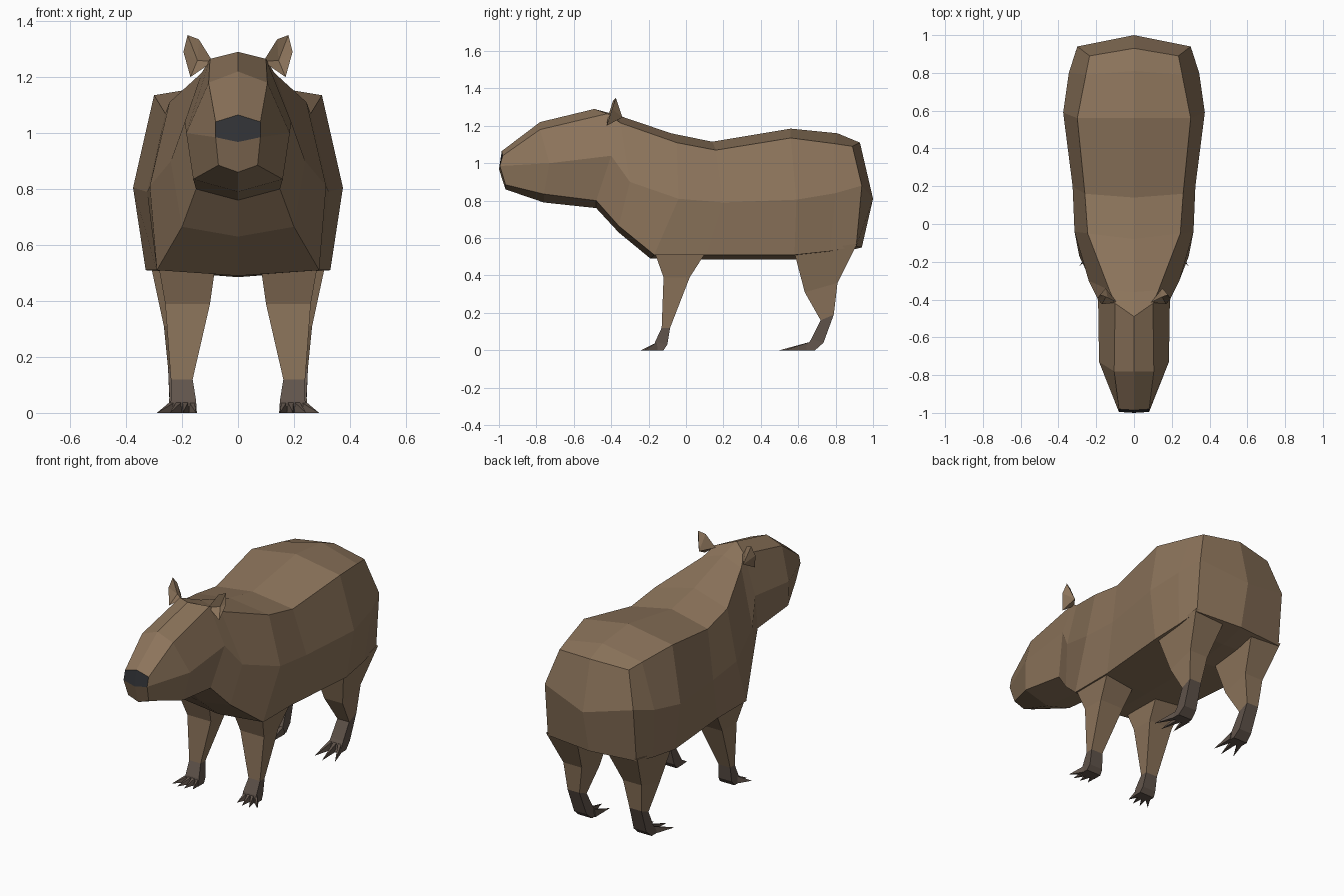
import bpy
import bmesh
from mathutils import Vector

default_cube = bpy.data.objects.get("Cube")
if default_cube:
    bpy.data.objects.remove(default_cube, do_unlink=True)


def make_material(name, colour):
    material = bpy.data.materials.new(name)
    material.use_nodes = True
    rgba = (*colour, 1.0)
    material.diffuse_color = rgba
    material.node_tree.nodes["Principled BSDF"].inputs["Base Color"].default_value = rgba
    return material


fur = make_material("brown fur", (.262, .174, .104))
foot_skin = make_material("dark foot skin", (.118, .088, .07))
nose_skin = make_material("black nose skin", (.03, .032, .036))


def finish(name, bm, materials, mirrored=False):
    """Turn a bmesh into a flat shaded object, optionally mirrored across x."""
    bmesh.ops.recalc_face_normals(bm, faces=bm.faces)
    mesh = bpy.data.meshes.new(name)
    bm.to_mesh(mesh)
    bm.free()
    for material in materials:
        mesh.materials.append(material)
    obj = bpy.data.objects.new(name, mesh)
    bpy.context.collection.objects.link(obj)
    if mirrored:
        mirror = obj.modifiers.new("mirror", 'MIRROR')
        mirror.use_mirror_merge = False
    return obj


def bridge(bm, rings, first_foot_segment=None):
    """Join successive closed rings of vertices with quads."""
    for segment, (a, b) in enumerate(zip(rings, rings[1:])):
        for i in range(len(a)):
            j = (i + 1) % len(a)
            face = bm.faces.new((a[i], a[j], b[j], b[i]))
            if first_foot_segment is not None and segment >= first_foot_segment:
                face.material_index = 1


# Body: five lines running from the nose to the rump
# Lines on the centre plane are (y, z); the others are (x, y, z)
spine = [(-.985, 1.065), (-.78, 1.22), (-.49, 1.29), (-.36, 1.255), (-.08, 1.16),
         (.14, 1.115), (.56, 1.185), (.81, 1.16), (.93, 1.11)]
shoulder = [(.08, -.98, 1.04), (.105, -.78, 1.18), (.1, -.42, 1.265),
            (.13, -.35, 1.215), (.245, -.05, 1.11), (.26, .16, 1.07),
            (.3, .56, 1.135), (.255, .79, 1.105), (.235, .89, 1.09)]
flank = [(.08, -.995, .985), (.185, -.73, 1.0), (.19, -.4, 1.04),
         (.24, -.3, .9), (.315, -.04, .81), (.325, .2, .79),
         (.375, .59, .805), (.345, .8, .84), (.3, .94, .88)]
belly_edge = [(.07, -.965, .885), (.16, -.76, .835), (.15, -.48, .8),
              (.2, -.36, .665), (.29, -.17, .51), (.29, .11, .51),
              (.33, .58, .51), (.315, .77, .53), (.3, .91, .555)]
keel = [(-.965, .86), (-.76, .79), (-.48, .76), (-.36, .63), (-.19, .49),
        (.11, .485), (.58, .485), (.78, .51), (.94, .55)]


def make_body():
    bm = bmesh.new()
    rings = []
    for top, *sides, bottom in zip(spine, shoulder, flank, belly_edge, keel):
        left = [Vector(p) for p in sides]
        right = [Vector((-p.x, p.y, p.z)) for p in reversed(left)]
        points = [Vector((0, *top)), *left, Vector((0, *bottom)), *right]
        rings.append([bm.verts.new(p) for p in points])
    bridge(bm, rings)

    # Nose tip and rump are closed around a middle point
    for ring, middle, upper_material in ((rings[0], (0, -1, .968), 1),
                                         (rings[-1], (0, 1, .81), 0)):
        hub = bm.verts.new(middle)
        top, l1, l2, l3, bottom, r3, r2, r1 = ring
        for a, b, c in ((l1, l2, l3), (r1, r2, r3)):
            bm.faces.new((top, a, b, hub)).material_index = upper_material
            bm.faces.new((hub, b, c, bottom))
    return finish("body", bm, [fur, nose_skin])


# Legs: each section is (front z, back z, front y, back y, inner x, outer x)
front_sections = [
    (.53, .53, -.17, .11, .08, .285),
    (.39, .39, -.12, .02, .1, .26),
    (.12, .12, -.13, -.085, .162, .24),
    (.045, .03, -.165, -.1, .15, .24),
    (0, 0, -.175, -.12, .147, .245),
]
hind_sections = [
    (.52, .57, .58, .915, .1, .31),
    (.31, .36, .635, .81, .14, .265),
    (.16, .19, .72, .79, .17, .25),
    (.06, .04, .67, .735, .16, .245),
    (0, 0, .63, .69, .155, .25),
]


def add_toe(bm, base, tip, half_width, height):
    """A tapering wedge lying on the ground."""
    x, y = base
    tip_x, tip_y = tip
    corners = [(x - half_width, y, 0), (x + half_width, y, 0),
               (x + half_width * .6, y, height), (x - half_width * .6, y, height)]
    back = [bm.verts.new(c) for c in corners]
    point = bm.verts.new((tip_x, tip_y, 0))
    faces = [bm.faces.new(back)]
    for i in range(len(back)):
        faces.append(bm.faces.new((back[i], back[(i + 1) % len(back)], point)))
    for face in faces:
        face.material_index = 1


def make_legs(name, sections, toe_count, toe_base_y, toe_tip_y):
    bm = bmesh.new()
    rings = []
    for front_z, back_z, front_y, back_y, inner, outer in sections:
        corners = [(inner, front_y, front_z), (outer, front_y, front_z),
                   (outer, back_y, back_z), (inner, back_y, back_z)]
        rings.append([bm.verts.new(c) for c in corners])
    bridge(bm, rings, first_foot_segment=2)
    bm.faces.new(rings[0])
    bm.faces.new(rings[-1]).material_index = 1

    # Toes fan outwards
    for i in range(toe_count):
        t = i / (toe_count - 1)
        side_toe = abs(t - .5) * .05
        add_toe(bm, (.167 + .058 * t, toe_base_y),
                (.15 + .14 * t, toe_tip_y + side_toe), .019, .045)
    return finish(name, bm, [fur, foot_skin], mirrored=True)


# Ears: a cupped outline with a hollow front and a ridged back
def make_ears():
    bm = bmesh.new()
    outline = [(.09, -.415, 1.255), (.14, -.39, 1.335), (.18, -.375, 1.35),
               (.195, -.395, 1.29), (.17, -.425, 1.2)]
    rim = [bm.verts.new(p) for p in outline]
    hollow = bm.verts.new((.145, -.38, 1.26))
    ridge = bm.verts.new((.15, -.34, 1.245))
    for i in range(len(rim)):
        a, b = rim[i], rim[(i + 1) % len(rim)]
        bm.faces.new((a, b, hollow))
        bm.faces.new((b, a, ridge))
    return finish("ears", bm, [fur], mirrored=True)


make_body()
make_legs("front_legs", front_sections, 4, -.15, -.25)
make_legs("hind_legs", hind_sections, 3, .665, .5)
make_ears()
